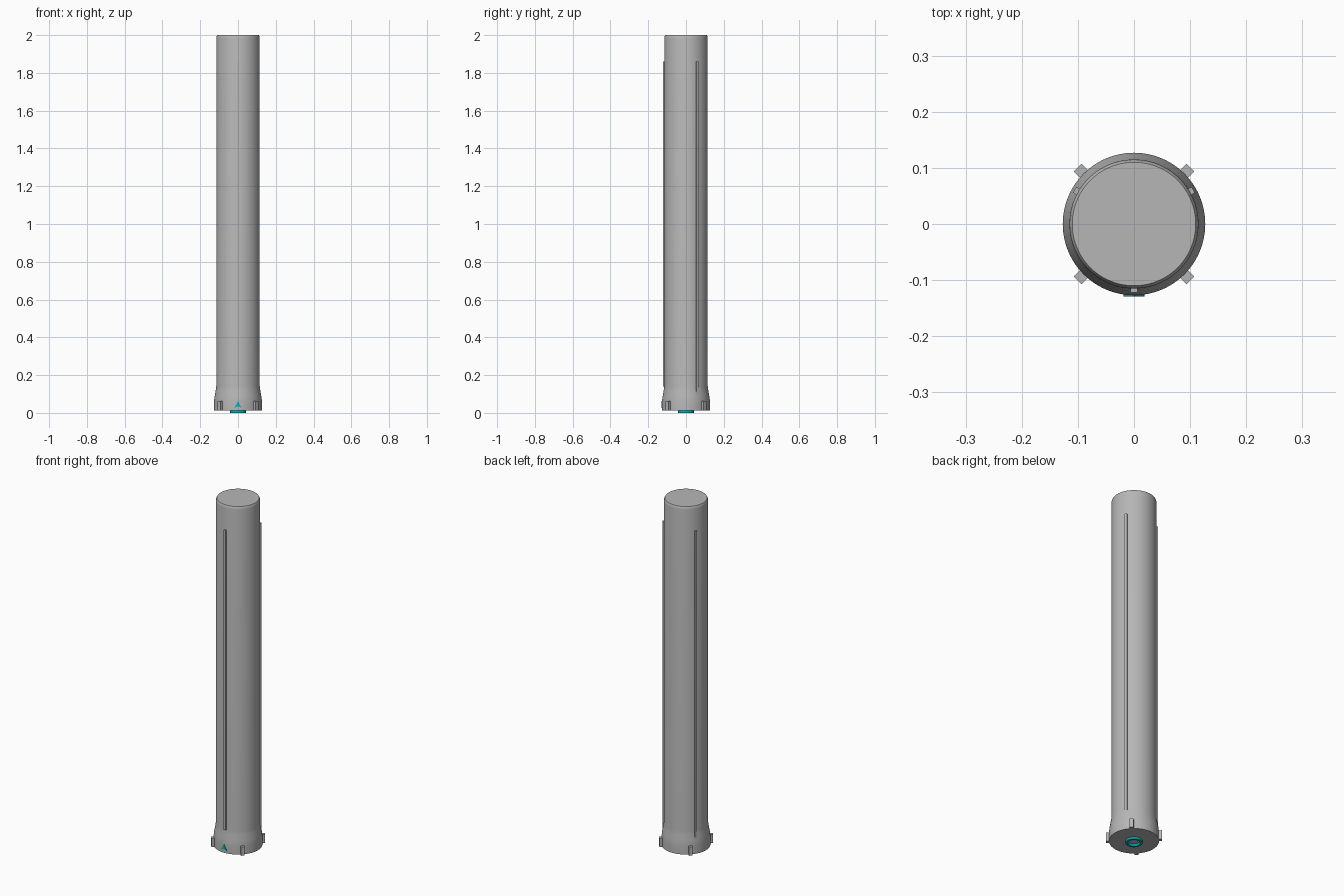
import bpy, bmesh, math
from mathutils import Matrix, Vector

old = bpy.data.objects.get("Cube")
if old:
    bpy.data.objects.remove(old, do_unlink=True)


def material(name, rgb):
    mat = bpy.data.materials.new(name)
    mat.use_nodes = True
    colour = (*rgb, 1)
    mat.diffuse_color = colour
    mat.node_tree.nodes["Principled BSDF"].inputs["Base Color"].default_value = colour
    return mat


GREY = material("plain_grey", (0.47, 0.47, 0.47))
TEAL = material("bright_teal", (0.0, 0.45, 0.52))


def finish(name, bm, mat, smooth=False):
    bmesh.ops.recalc_face_normals(bm, faces=bm.faces)
    mesh = bpy.data.meshes.new(name)
    bm.to_mesh(mesh)
    bm.free()
    mesh.materials.append(mat)
    obj = bpy.data.objects.new(name, mesh)
    bpy.context.collection.objects.link(obj)
    if smooth:
        bpy.ops.object.select_all(action='DESELECT')
        obj.select_set(True)
        bpy.context.view_layer.objects.active = obj
        bpy.ops.object.shade_smooth_by_angle(angle=math.radians(25))
    return obj


def lathe(name, profile, mat, steps=96, closed=False):
    """Revolve (radius, height) points about the z axis."""
    bm = bmesh.new()
    verts = [bm.verts.new((r, 0, z)) for r, z in profile]
    edges = [bm.edges.new(pair) for pair in zip(verts, verts[1:])]
    if closed:
        edges.append(bm.edges.new((verts[-1], verts[0])))
    bmesh.ops.spin(bm, geom=verts + edges, axis=(0, 0, 1), cent=(0, 0, 0),
                   angle=math.tau, steps=steps)
    bmesh.ops.remove_doubles(bm, verts=bm.verts, dist=0.0001)
    return finish(name, bm, mat, smooth=True)


def radial_box(name, angle, r_in, r_out, width, z_low, z_high):
    """Box pointing outwards from the axis at the given angle."""
    bm = bmesh.new()
    bmesh.ops.create_cube(bm, size=1)
    place = (Matrix.Rotation(math.radians(angle), 4, 'Z')
             @ Matrix.Translation(((r_in + r_out) / 2, 0, (z_low + z_high) / 2))
             @ Matrix.Diagonal((r_out - r_in, width, z_high - z_low, 1)))
    bm.transform(place)
    return finish(name, bm, GREY)


# Tube with bevelled top and flared foot
lathe("tube_body", [
    (0, 0.012), (0.127, 0.012), (0.127, 0.06), (0.124, 0.085),
    (0.118, 0.12), (0.115, 0.14), (0.115, 1.985), (0.113, 1.995),
    (0.11, 2.0), (0, 2.0)], GREY)

# Three long rails spaced evenly round the tube
for label, angle, low in (("front", -90, 0.14), ("left", 30, 0.09), ("right", 150, 0.09)):
    radial_box(label + "_rail", angle, 0.105, 0.122, 0.012, low, 1.86)

# Four locking lugs round the foot
for label, angle in (("back_left", 45), ("back_right", 135),
                     ("front_right", 225), ("front_left", 315)):
    radial_box(label + "_lug", angle, 0.115, 0.142, 0.02, 0.012, 0.062)

# Ring under the foot
lathe("bottom_ring", [(0.031, 0), (0.043, 0), (0.043, 0.014), (0.031, 0.014)],
      TEAL, steps=48, closed=True)

# Small alignment arrow on the front of the foot
bm = bmesh.new()
outline = [(0, 0.062), (0.019, 0.027), (0, 0.035), (-0.019, 0.027)]
face = bm.faces.new([bm.verts.new((x, -0.129, z)) for x, z in outline])
moved = bmesh.ops.extrude_face_region(bm, geom=[face])["geom"]
bmesh.ops.translate(bm, vec=Vector((0, 0.005, 0)),
                    verts=[g for g in moved if isinstance(g, bmesh.types.BMVert)])
finish("alignment_arrow", bm, TEAL)
